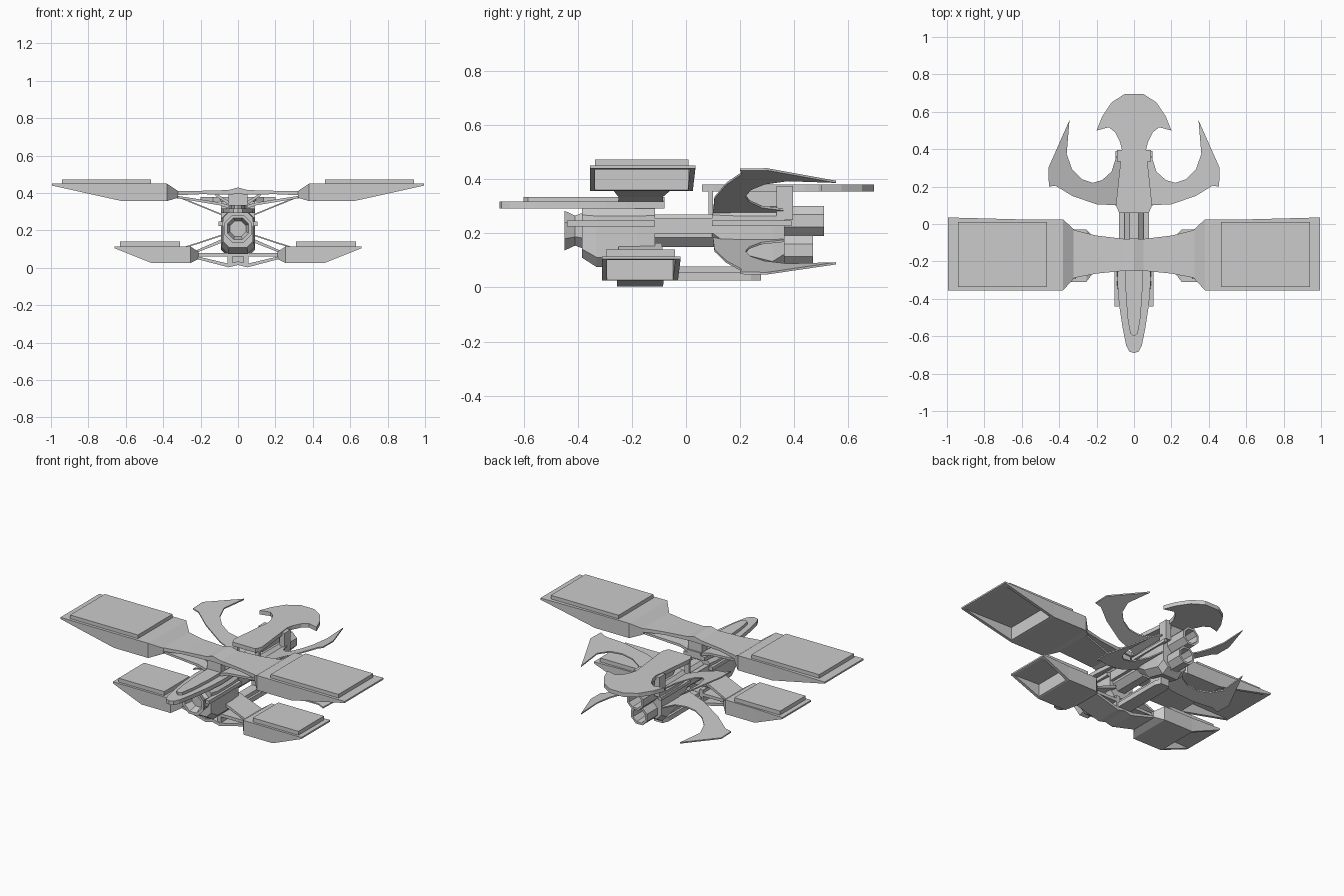
import bpy, bmesh, math

if "Cube" in bpy.data.objects:
    bpy.data.objects.remove(bpy.data.objects["Cube"])


def finish(bm, name, mirror=False):
    bmesh.ops.recalc_face_normals(bm, faces=bm.faces)
    me = bpy.data.meshes.new(name)
    bm.to_mesh(me)
    bm.free()
    ob = bpy.data.objects.new(name, me)
    bpy.context.collection.objects.link(ob)
    if mirror:
        ob.modifiers.new("mirror", 'MIRROR')
    return ob


def loft(name, rings, mirror=False):
    """Bridge a list of equal-length point rings and cap both ends."""
    bm = bmesh.new()
    vs = [[bm.verts.new(p) for p in r] for r in rings]
    n = len(rings[0])
    for a, b in zip(vs, vs[1:]):
        for i in range(n):
            j = (i + 1) % n
            bm.faces.new((a[i], a[j], b[j], b[i]))
    bm.faces.new(vs[0])
    bm.faces.new(vs[-1])
    return finish(bm, name, mirror)


def box(name, x, y, z, mirror=False):
    return loft(name, [[(x[0], y[0], k), (x[1], y[0], k), (x[1], y[1], k), (x[0], y[1], k)] for k in z], mirror)


def plan(name, half, z0, z1):
    """Flat plate from a half outline in top view."""
    pts = half + [(-x, y) for x, y in reversed(half) if x > 0]
    return loft(name, [[(x, y, z) for x, y in pts] for z in (z0, z1)])


def side(name, half, pts):
    """Plate from a side (y, z) outline, extruded across x."""
    return loft(name, [[(x, y, z) for y, z in pts] for x in (-half, half)])


def spans(name, secs):
    """Wing arm through sections (x, y0, y1, z0, z1)."""
    return loft(name, [[(x, a, c), (x, b, c), (x, b, d), (x, a, d)] for x, a, b, c, d in secs], True)


def hull(name, secs):
    """Body through sections (y, half width, z0, z1), chamfered corners."""
    rings = []
    for y, w, a, b in secs:
        c = w * 0.4
        rings.append([(w - c, y, a), (w, y, a + c), (w, y, b - c), (w - c, y, b),
                      (c - w, y, b), (-w, y, b - c), (-w, y, a + c), (c - w, y, a)])
    return loft(name, rings)


def tube(name, z, steps):
    """Octagonal turned part along y from (y, radius) steps."""
    rings = [[(r * math.cos(math.pi * (k + .5) / 4), y, z + r * math.sin(math.pi * (k + .5) / 4))
              for k in range(8)] for y, r in steps]
    return loft(name, rings)


def pod(name, root, x0, x1, x2, y0, y1, z0, z1):
    """Wing pod with a hollow slanted end."""
    bm = bmesh.new()
    secs = [root, (x0, y0, y1, z0, z1), (x1, y0, y1, z0, z1), (x2, y0, y1 + .01, z1 - .01, z1)]
    R = [[bm.verts.new(p) for p in ((x, a, c), (x, b, c), (x, b, d), (x, a, d))] for x, a, b, c, d in secs]
    for k in range(3):
        for i in range(4):
            j = (i + 1) % 4
            if k == 2 and i == 0:
                continue
            bm.faces.new((R[k][i], R[k][j], R[k + 1][j], R[k + 1][i]))
    bm.faces.new(R[0])
    bm.faces.new(R[3])
    # opening rim and cavity
    m, dz = .04, z1 - .01 - z0
    lx, hx = x1 + m * (x2 - x1), x2 - m * (x2 - x1)
    V = bm.verts.new
    a = [V((lx, y, z0 + m * dz)) for y in (y0 + .018, y1 - .018)]
    b = [V((hx, y, z1 - .01 - m * dz)) for y in (y0 + .018, y1 - .01)]
    c = [V((lx, y, z1 - .008)) for y in (y0 + .018, y1 - .018)]
    o = [R[2][0], R[2][1], R[3][1], R[3][0]]
    n = [a[0], a[1], b[1], b[0]]
    for i in range(4):
        j = (i + 1) % 4
        bm.faces.new((o[i], o[j], n[j], n[i]))
    bm.faces.new((a[0], a[1], c[1], c[0]))
    bm.faces.new((c[0], c[1], b[1], b[0]))
    bm.faces.new((a[0], c[0], b[0]))
    bm.faces.new((a[1], b[1], c[1]))
    return finish(bm, name, True)


# upper wings
pod("upper_wing_pod", (.32, -.29, -.03, .375, .41), .38, .62, .995, -.355, .025, .357, .45)
box("upper_wing_panel", (.465, .94), (-.337, .01), (.45, .473), True)
spans("upper_wing_arm", [(0, -.25, -.078, .395, .43), (.05, -.25, -.08, .392, .416),
                         (.2, -.265, -.062, .394, .412), (.33, -.29, -.03, .388, .412)])
spans("upper_wing_strut", [(.05, -.25, -.085, .318, .336), (.1, -.25, -.085, .335, .35),
                           (.33, -.28, -.04, .373, .386)])
spans("upper_wing_brace", [(.04, -.2, -.14, .33, .35), (.12, -.2, -.14, .385, .4)])
box("upper_wing_mount", (-.05, .05), (-.24, -.09), (.3, .4))

# lower wings
pod("lower_wing_pod", (.21, -.25, -.075, .048, .085), .255, .46, .66, -.31, -.03, .025, .115)
box("lower_wing_panel", (.31, .63), (-.295, -.04), (.115, .14), True)
spans("lower_wing_arm", [(0, -.255, -.085, .015, .035), (.05, -.255, -.085, .003, .022),
                         (.22, -.255, -.08, .047, .062)])
spans("lower_wing_strut", [(.06, -.25, -.09, .145, .165), (.225, -.25, -.08, .08, .093)])
spans("lower_wing_crossbar", [(0, -.25, -.09, .06, .08), (.22, -.25, -.09, .062, .08)])
box("lower_wing_mount", (.03, .055), (-.25, -.09), (.015, .1), True)

# long nose board
plan("nose_board", [(0, -.69), (.025, -.682), (.042, -.65), (.06, -.56), (.08, -.43),
                    (.09, -.3), (.088, -.22), (.075, -.08)], .292, .317)
ridge = [(0, -.6), (.02, -.585), (.035, -.5), (.045, -.35), (.045, -.08)]
plan("nose_ridge", ridge, .31, .335)

# front body
hull("front_body", [(-.385, .08, .11, .3), (-.33, .09, .075, .3), (-.18, .09, .075, .3), (-.115, .085, .11, .3)])
tube("front_intake", .21, [(-.385, .07), (-.41, .06), (-.45, .08), (-.45, .062), (-.4, .045)])
box("front_side_rail", (.08, .105), (-.44, -.115), (.225, .248), True)

# middle spine
tube("middle_spine", .21, [(-.12, .065), (.11, .065)])
box("spine_rail", (.05, .08), (-.12, .11), (.2, .255), True)

# rear body and engines
hull("rear_body", [(.097, .08, .17, .3), (.2, .09, .09, .3), (.32, .09, .06, .3), (.365, .085, .09, .3)])
box("rear_side_rail", (.08, .1), (.097, .39), (.228, .248), True)
for nm, z, end in (("upper_engine", .246, .51), ("lower_engine", .138, .47)):
    tube(nm, z, [(.34, .06), (end, .06), (end, .046), (end - .09, .042)])
plan("keel", [(.045, -.1), (.045, .24), (.03, .278)], .025, .055)
plan("keel_top", [(.03, -.1), (.03, .278)], .055, .078)
box("keel_post", (-.03, .03), (.18, .26), (.06, .12))

# tail fan
plan("tail_fan", [(.08, .06), (.097, .1), (.065, .4), (.075, .44), (.1, .49), (.135, .517), (.2, .5),
                  (.17, .575), (.12, .65), (.05, .695)], .355, .38)
box("tail_front_post", (.06, .09), (.083, .1), (.27, .36), True)
box("tail_rear_post", (.055, .09), (.335, .395), (.25, .375), True)
side("tail_web", .04, [(.2, .29), (.36, .29), (.39, .36), (.12, .36)])

# four hooked claws lying on tilted planes
claw = [(.07, .1), (.2, .105), (.33, .15), (.42, .205), (.455, .2), (.458, .3), (.345, .555), (.36, .375),
        (.33, .29), (.28, .24), (.22, .22), (.17, .235), (.12, .28), (.095, .36), (.07, .36)]
for nm, z0, s in (("upper_claw", .29, .41), ("lower_claw", .17, -.33)):
    loft(nm, [[(x, y, z0 + s * (x - .1) + t) for x, y in claw] for t in (-.004, .004)], True)
